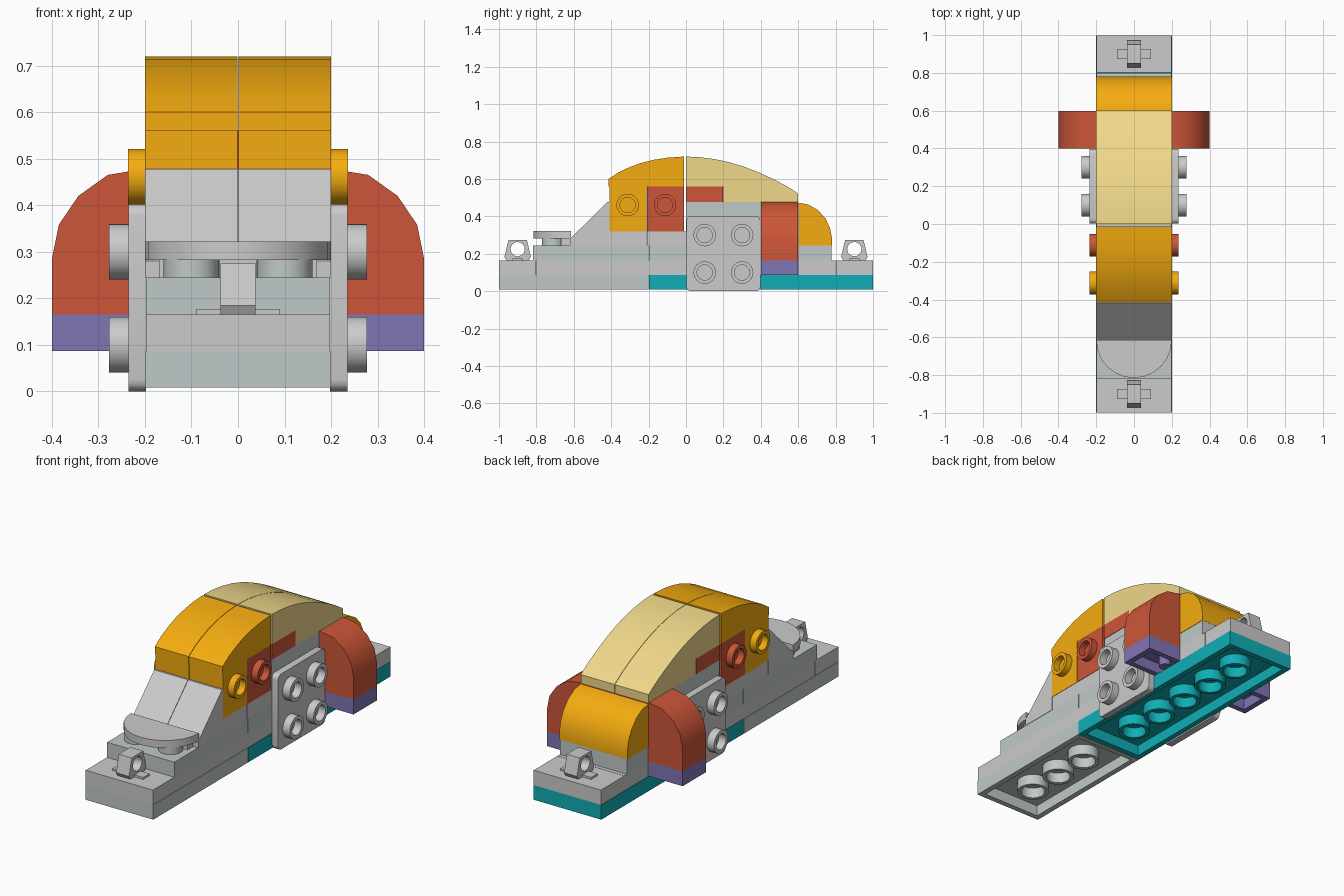
import bpy, bmesh, math

if "Cube" in bpy.data.objects:
    bpy.data.objects.remove(bpy.data.objects["Cube"])


def material(name, r, g, b):
    m = bpy.data.materials.new(name)
    lin = [((c / 255 + 0.055) / 1.055) ** 2.4 if c > 10 else c / 3295 for c in (r, g, b)]
    m.diffuse_color = (*lin, 1)
    m.use_nodes = True
    m.node_tree.nodes["Principled BSDF"].inputs["Base Color"].default_value = m.diffuse_color
    return m


ORANGE = material("orange", 245, 172, 16)
RED = material("red", 205, 86, 56)
TAN = material("tan", 240, 216, 138)
TEAL = material("teal", 16, 174, 182)
PURPLE = material("purple", 128, 118, 180)
LIGHT = material("light_grey", 192, 202, 200)


def place(axis, u, v, w):
    # u, v are the two remaining axes in x-y-z order, w lies along the axis
    return {"x": (w, u, v), "y": (u, w, v), "z": (u, v, w)}[axis]


def finish(name, bm, mat):
    bmesh.ops.recalc_face_normals(bm, faces=bm.faces)
    me = bpy.data.meshes.new(name)
    bm.to_mesh(me)
    bm.free()
    for p in me.polygons:
        p.use_smooth = True
    me.set_sharp_from_angle(angle=math.radians(32))
    if mat:
        me.materials.append(mat)
    ob = bpy.data.objects.new(name, me)
    bpy.context.collection.objects.link(ob)
    return ob


def prism(name, pts, axis, a, b, mat=None):
    bm = bmesh.new()
    lo = [bm.verts.new(place(axis, u, v, a)) for u, v in pts]
    hi = [bm.verts.new(place(axis, u, v, b)) for u, v in pts]
    bm.faces.new(lo)
    bm.faces.new(hi)
    for i in range(len(pts)):
        j = (i + 1) % len(pts)
        bm.faces.new((lo[i], lo[j], hi[j], hi[i]))
    return finish(name, bm, mat)


def ring(name, outer, inner, axis, a, b, mat=None):
    # prism with a matching hole through it
    bm = bmesh.new()
    loops = [[bm.verts.new(place(axis, u, v, w)) for u, v in pts]
             for pts, w in ((outer, a), (outer, b), (inner, b), (inner, a))]
    for k in range(4):
        p, q = loops[k], loops[(k + 1) % 4]
        for i in range(len(outer)):
            j = (i + 1) % len(outer)
            bm.faces.new((p[i], p[j], q[j], q[i]))
    return finish(name, bm, mat)


def rect(x0, x1, y0, y1):
    return [(x0, y0), (x1, y0), (x1, y1), (x0, y1)]


def circle(u, v, r, n=24):
    return [(u + r * math.cos(2 * math.pi * i / n), v + r * math.sin(2 * math.pi * i / n)) for i in range(n)]


def rounded(u0, u1, v0, v1, r):
    pts = []
    for k, (u, v) in enumerate([(u1 - r, v1 - r), (u0 + r, v1 - r), (u0 + r, v0 + r), (u1 - r, v0 + r)]):
        for i in range(5):
            t = math.pi / 2 * (k + i / 4)
            pts.append((u + r * math.cos(t), v + r * math.sin(t)))
    return pts


W = 0.198
G = 0.001


def block(name, y0, y1, z0, z1, mat=None, w=W):
    return prism(name, rect(y0 + G, y1 - G, z0, z1), "x", -w, w, mat)


def hollow_plate(name, x, y0, y1, z0, z1, mat, wall=0.03):
    ring(name + "_wall", rect(-x, x, y0 + G, y1 - G),
         rect(-x + wall, x - wall, y0 + wall, y1 - wall), "z", z0, z1 - 0.02, mat)
    prism(name + "_top", rect(-x, x, y0 + G, y1 - G), "z", z1 - 0.02, z1, mat)


# Bottom plates, open underneath with a row of tubes
for name, y0, studs, mat in (("front_base_plate", -1.0, 4, LIGHT), ("rear_base_plate", -0.2, 6, TEAL)):
    hollow_plate(name, 0.2, y0, y0 + studs * 0.2, 0.008, 0.086, mat)
    for i in range(1, studs):
        c = y0 + i * 0.2
        ring(name + "_tube", circle(0, c, 0.08), circle(0, c, 0.061), "z", 0.01, 0.07, mat)

# Stacked grey body plates
block("middle_plate", -0.8, 0.4, 0.086, 0.165)
block("tail_plate", 0.6, 0.8, 0.086, 0.165)
block("hood_plate", -0.82, -0.2, 0.165, 0.245, LIGHT)
block("cabin_plate", -0.2, 0.0, 0.165, 0.245, LIGHT)
block("cabin_floor_front", -0.41, -0.21, 0.245, 0.32)
block("cabin_floor_rear", -0.21, 0.0, 0.245, 0.32)
block("body_core", 0.0, 0.4, 0.165, 0.404)
block("bracket_top", 0.0, 0.4, 0.404, 0.478, LIGHT)
block("tail_riser", 0.6, 0.78, 0.165, 0.245, LIGHT)

# End plates, each with an upright clip
for end, s in (("front", -1), ("rear", 1)):
    c = 0.9 * s
    block(end + "_clip_plate", c - 0.1, c + 0.1, 0.086, 0.165)
    prism(end + "_clip_foot", rect(-0.09, 0.09, c - 0.027, c + 0.027), "z", 0.165, 0.176)
    hole = circle(0, 0, 0.038)
    outer = []
    for u, v in hole:
        d = math.hypot(u, v)
        u, v = u / d, v / d
        # sloped sides, flat top and bottom around the hole
        limits = [n / q for n, q in ((0.05, v), (0.06, -v), (0.061, abs(u) + 0.24 * v)) if q > 1e-6]
        outer.append((c + u * min(limits), 0.225 + v * min(limits)))
    ring(end + "_clip", outer, [(c + u, 0.225 + v) for u, v in hole], "x", -0.038, 0.038)

# Half-round tile on the nose, resting on two studs
nose = [(0.2 * math.cos(math.pi * i / 12), -0.615 - 0.2 * math.sin(math.pi * i / 12)) for i in range(13)]
prism("nose_tile", nose, "z", 0.282, 0.322)
for s in (-1, 1):
    prism("nose_stud", circle(0.1 * s, -0.71, 0.06), "z", 0.245, 0.282, LIGHT)
block("nose_tile_back", -0.67, -0.62, 0.245, 0.282, w=0.17)

# Parts made as left and right halves: windscreen, roof front, roof rear
windscreen = [(-0.62, 0.245), (-0.62, 0.28), (-0.42, 0.478), (-0.41, 0.478), (-0.41, 0.245)]
roof_front = [(-0.415, 0.56), (-0.415, 0.6), (-0.36, 0.636), (-0.3, 0.664), (-0.24, 0.686),
              (-0.17, 0.703), (-0.1, 0.714), (-0.012, 0.72), (-0.012, 0.56)]
roof_rear = [(0, 0.56), (0, 0.72), (0.07, 0.717), (0.15, 0.707), (0.23, 0.69), (0.31, 0.666),
             (0.39, 0.635), (0.47, 0.598), (0.54, 0.561), (0.6, 0.522), (0.6, 0.478), (0.2, 0.478), (0.2, 0.56)]
for s, side in ((-1, "left"), (1, "right")):
    a, b = sorted((0.001 * s, 0.2 * s))
    prism(side + "_windscreen", windscreen, "x", a, b)
    prism(side + "_roof_front", roof_front, "x", a, b, ORANGE)
    prism(side + "_roof_rear", roof_rear, "x", a, b, TAN)
    prism(side + "_orange_brick", rect(-0.41, -0.211, 0.32, 0.56), "x", a, b, ORANGE)
    prism(side + "_red_brick", rect(-0.209, -0.012, 0.32, 0.56), "x", a, b, RED)

    # Side studs on the cabin bricks
    for y, mat, label in ((-0.312, ORANGE, "orange"), (-0.112, RED, "red")):
        ring(side + "_" + label + "_stud", circle(y, 0.461, 0.06), circle(y, 0.461, 0.041),
             "x", 0.195 * s, 0.236 * s, mat)

    # Upright side panel with four hollow studs
    prism(side + "_panel", rounded(0.002, 0.398, 0.0, 0.402, 0.025), "x", 0.198 * s, 0.235 * s)
    for y in (0.1, 0.3):
        for z in (0.1, 0.3):
            ring(side + "_panel_stud", circle(y, z, 0.06), circle(y, z, 0.041), "x", 0.23 * s, 0.277 * s)

    # Rounded red fender
    fender = [(0, 0.165), (0.4, 0.165), (0.4, 0.285), (0.385, 0.358), (0.343, 0.42),
              (0.28, 0.465), (0.2, 0.478), (0, 0.478)]
    prism(side + "_fender", [(s * x, z) for x, z in fender], "y", 0.401, 0.599, RED)
    prism(side + "_fender_pin", circle(0.215 * s, 0.5, 0.03), "z", 0.09, 0.15, PURPLE)

block("red_plate", 0.0, 0.2, 0.478, 0.56, RED, 0.2)
hollow_plate("fender_plate", 0.4, 0.4, 0.6, 0.087, 0.165, PURPLE)

# Rounded orange tail
tail = [(0.602, 0.245), (0.602, 0.473), (0.655, 0.463), (0.705, 0.434), (0.745, 0.39),
        (0.77, 0.338), (0.78, 0.285), (0.78, 0.245)]
prism("tail_curve", tail, "x", -0.2, 0.2, ORANGE)
